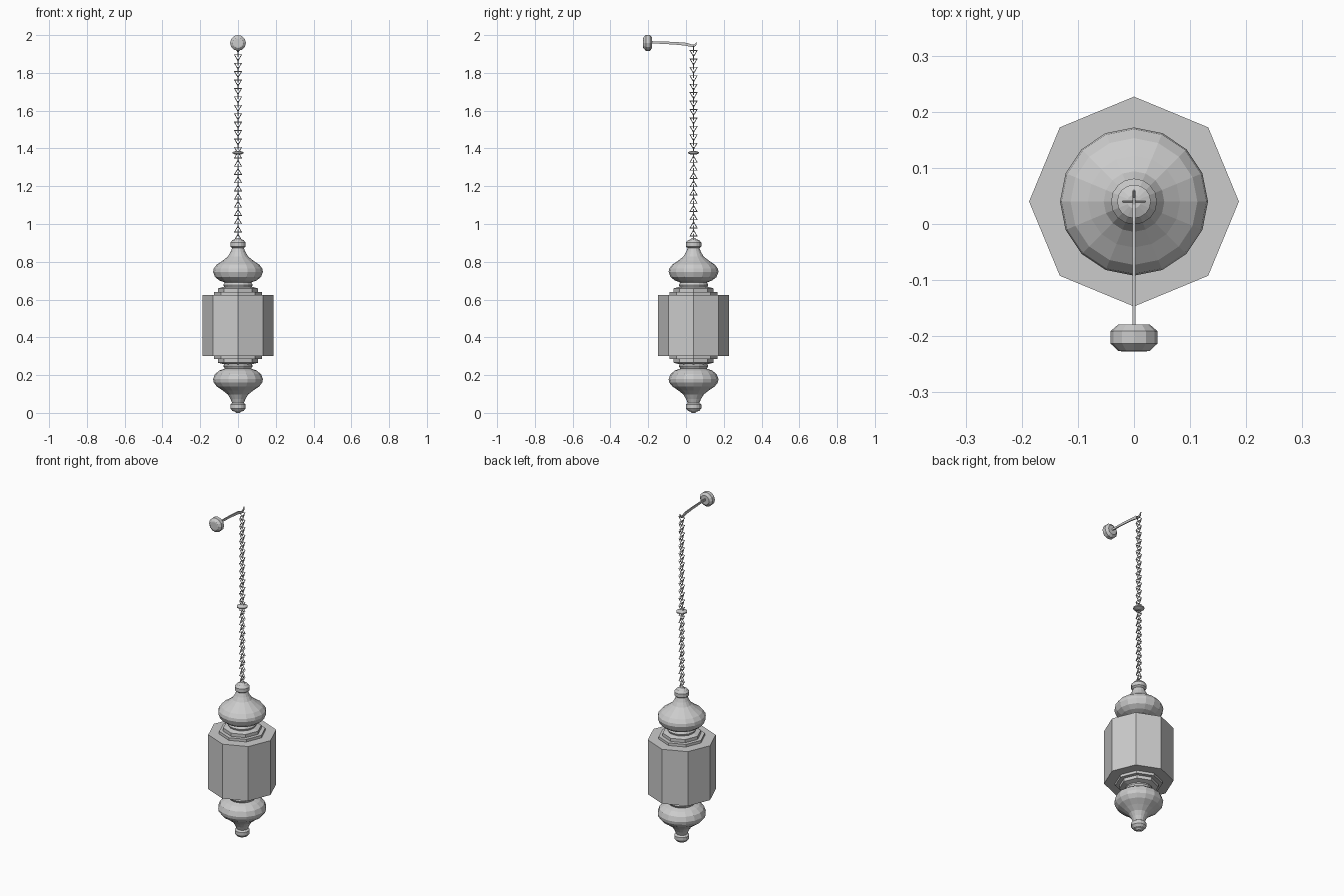
import bpy, bmesh, math
from mathutils import Matrix, Vector

if "Cube" in bpy.data.objects:
    bpy.data.objects.remove(bpy.data.objects["Cube"], do_unlink=True)

AXIS_Y = 0.04   # hanging axis of the lantern
MID_Z = 0.4625  # mirror plane of the body

metal = bpy.data.materials.new("grey metal")
metal.use_nodes = True
metal.diffuse_color = (0.6, 0.6, 0.6, 1)
metal.node_tree.nodes["Principled BSDF"].inputs["Base Color"].default_value = (0.6, 0.6, 0.6, 1)


def finish(name, bm):
    bmesh.ops.recalc_face_normals(bm, faces=bm.faces)
    mesh = bpy.data.meshes.new(name)
    bm.to_mesh(mesh)
    bm.free()
    mesh.materials.append(metal)
    obj = bpy.data.objects.new(name, mesh)
    bpy.context.collection.objects.link(obj)
    return obj


def lathe(name, profile, sides, matrix):
    """Spin (radius, height) pairs round z, cap both ends."""
    bm = bmesh.new()
    rings = []
    for r, z in profile:
        rings.append([bm.verts.new((r * math.cos(math.tau * i / sides),
                                    r * math.sin(math.tau * i / sides), z))
                      for i in range(sides)])
    for low, high in zip(rings, rings[1:]):
        for i in range(sides):
            j = (i + 1) % sides
            bm.faces.new((low[i], low[j], high[j], high[i]))
    bm.faces.new(rings[0][::-1])
    bm.faces.new(rings[-1])
    bm.transform(matrix)
    return finish(name, bm)


def at(z):
    return Matrix.Translation((0, AXIS_Y, z))


# Octagonal lantern body
lathe("lantern_body", [(0.187, -0.1625), (0.187, 0.1625)], 8, at(MID_Z))

# Stepped collars, bulbs and end knobs, mirrored above and below the body
collar = [(0.127, 0.16), (0.127, 0.178), (0.105, 0.178), (0.105, 0.197),
          (0.075, 0.205)]
bulb = [(0.07, 0.195), (0.078, 0.215), (0.07, 0.228), (0.098, 0.238),
        (0.122, 0.257), (0.132, 0.284), (0.129, 0.301), (0.113, 0.322),
        (0.082, 0.343), (0.054, 0.365), (0.04, 0.388), (0.03, 0.412)]
knob = [(0.028, 0.408), (0.041, 0.418), (0.041, 0.439), (0.03, 0.452),
        (0.018, 0.4555), (0.01, 0.4625)]
for side, sign in (("upper", 1), ("lower", -1)):
    place = at(MID_Z) @ Matrix.Diagonal((1, 1, sign, 1))
    lathe(side + "_collar", collar, 8, place)
    lathe(side + "_bulb", bulb, 16, place)
    lathe(side + "_knob", knob, 16, place)


# Chain of triangular wire links, alternating by a quarter turn
def add_link(bm, z, up, turn):
    rings = []
    for k in range(3):
        angle = math.tau * k / 3 + math.pi / 2 * up
        ring = []
        for m in range(4):
            b = math.tau * m / 4
            r = 0.0215 + 0.004 * math.cos(b)
            p = Vector((r * math.cos(angle), 0.003 * math.sin(b), r * math.sin(angle)))
            p = Matrix.Rotation(turn, 3, "Z") @ p
            ring.append(bm.verts.new(p + Vector((0, AXIS_Y, z))))
        rings.append(ring)
    for k in range(3):
        a, b = rings[k], rings[(k + 1) % 3]
        for m in range(4):
            n = (m + 1) % 4
            bm.faces.new((a[m], b[m], b[n], a[n]))


def chain(name, start, end, up):
    bm = bmesh.new()
    count = round((end - start) / 0.0222)
    for i in range(count + 1):
        add_link(bm, start + (end - start) * i / count, up, math.pi / 2 * (i % 2))
    finish(name, bm)


chain("lower_chain", 0.925, 1.36, 1)
chain("upper_chain", 1.395, 1.93, -1)
lathe("chain_bead", [(0.012, -0.01), (0.03, -0.003), (0.03, 0.003), (0.012, 0.01)],
      16, at(1.377))

# Wall knob, facing the front
lathe("wall_knob", [(0.022, -0.025), (0.028, -0.024), (0.042, -0.011), (0.042, 0.011),
                    (0.028, 0.023)], 12,
      Matrix.Translation((0, -0.202, 1.959)) @ Matrix.Rotation(-math.pi / 2, 4, "X"))

# Flat arm widening into an upturned hook
outline = [(-0.19, 1.968), (-0.06, 1.964), (0.005, 1.959), (0.035, 1.949),
           (0.047, 1.952), (0.058, 1.966), (0.054, 1.945), (0.04, 1.936),
           (0.02, 1.939), (-0.01, 1.945), (-0.06, 1.95), (-0.19, 1.957)]
bm = bmesh.new()
face = bm.faces.new([bm.verts.new((-0.003, y, z)) for y, z in outline])
extruded = bmesh.ops.extrude_face_region(bm, geom=[face])["geom"]
bmesh.ops.translate(bm, vec=(0.006, 0, 0),
                    verts=[v for v in extruded if isinstance(v, bmesh.types.BMVert)])
finish("hook_arm", bm)
